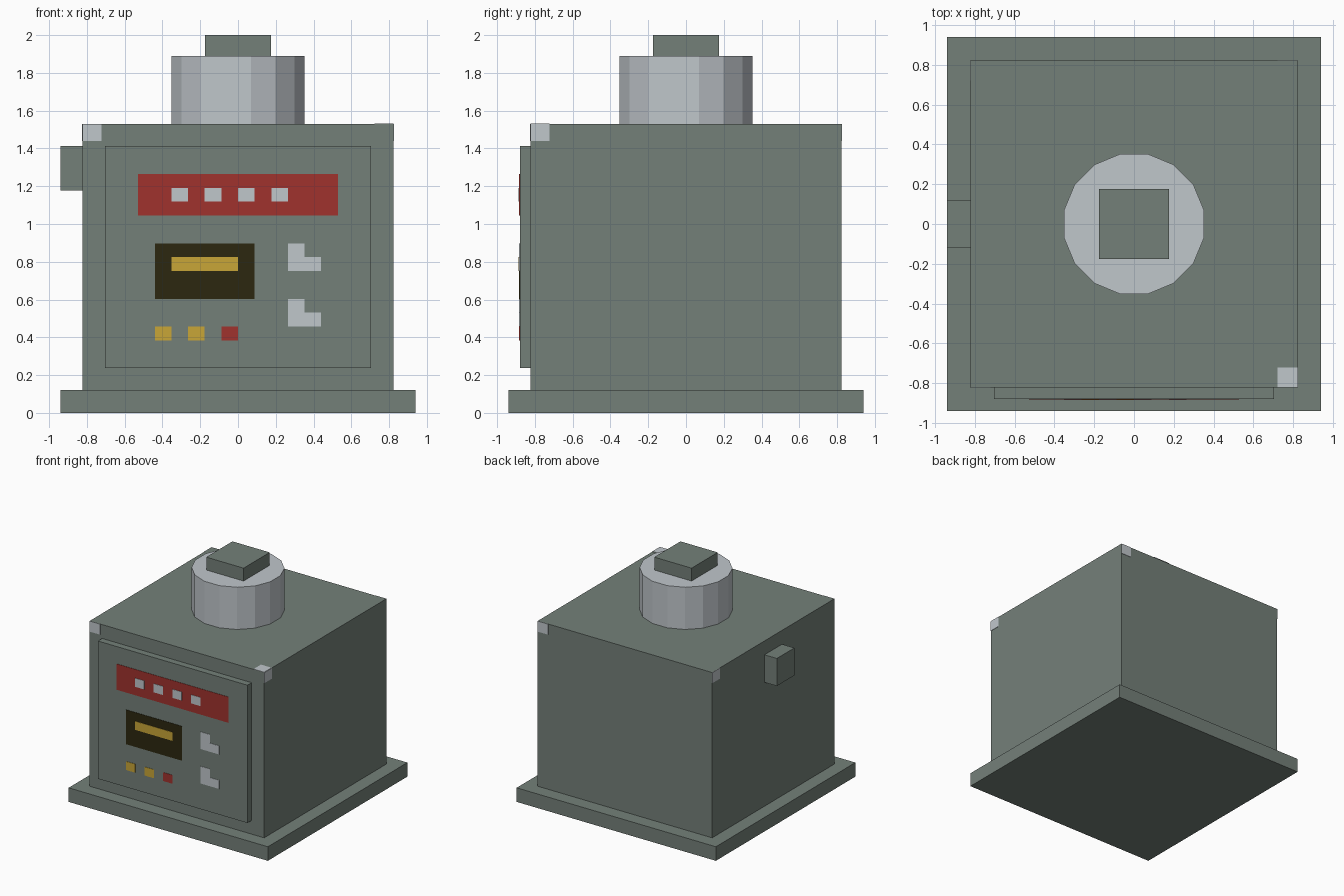
import bpy
import bmesh
import math
from mathutils import Matrix, Vector

default = bpy.data.objects.get("Cube")
if default:
    bpy.data.objects.remove(default, do_unlink=True)


def make_material(name, rgb):
    mat = bpy.data.materials.new(name)
    mat.use_nodes = True
    mat.diffuse_color = (*rgb, 1)
    mat.node_tree.nodes["Principled BSDF"].inputs["Base Color"].default_value = (*rgb, 1)
    return mat


GREY = make_material("grey green metal", (0.175, 0.216, 0.191))
PALE = make_material("pale steel", (0.53, 0.57, 0.60))
RED = make_material("red", (0.35, 0.032, 0.026))
DARK = make_material("dark display", (0.025, 0.020, 0.005))
YELLOW = make_material("yellow", (0.58, 0.38, 0.038))


def finish(name, bm, mat):
    mesh = bpy.data.meshes.new(name)
    bm.to_mesh(mesh)
    bm.free()
    mesh.materials.append(mat)
    obj = bpy.data.objects.new(name, mesh)
    bpy.context.collection.objects.link(obj)
    return obj


def box(name, low, high, mat):
    low, high = Vector(low), Vector(high)
    bm = bmesh.new()
    bmesh.ops.create_cube(bm, size=1, matrix=Matrix.Translation((low + high) / 2)
                          @ Matrix.Diagonal((*(high - low), 1)))
    return finish(name, bm, mat)


# Housing
BODY, TOP = 0.823, 1.53
PANEL_Y = -0.88
box("base_plate", (-0.94, -0.94, 0), (0.94, 0.94, 0.12), GREY)
box("body", (-BODY, -BODY, 0.12), (BODY, BODY, TOP), GREY)
box("front_panel", (-0.705, PANEL_Y, 0.237), (0.705, -BODY, 1.412), GREY)
box("side_handle", (-0.94, -0.118, 1.177), (-BODY, 0.118, 1.412), GREY)

# Round collar with sixteen flat sides, and its square cap
bm = bmesh.new()
radius = 0.352 / math.cos(math.pi / 16)
bmesh.ops.create_cone(bm, cap_ends=True, segments=16, radius1=radius, radius2=radius,
                      depth=0.36, matrix=Matrix.Translation((0, 0, TOP + 0.18))
                      @ Matrix.Rotation(math.pi / 16, 4, "Z"))
finish("collar", bm, PALE)
box("top_cap", (-0.176, -0.176, 1.88), (0.176, 0.176, 2.0), GREY)

# Corner marks: one on each wall, repeated by quarter turns, and one on the top
THIN = 0.003
for i, side in enumerate(("front", "right", "back", "left")):
    mark = box(side + "_corner_mark", (-BODY, -BODY - THIN, TOP - 0.09),
               (-BODY + 0.1, -BODY, TOP), PALE)
    mark.data.transform(Matrix.Rotation(i * math.pi / 2, 4, "Z"))
box("top_corner_mark", (BODY - 0.1, -BODY, TOP), (BODY, -BODY + 0.1, TOP + THIN), PALE)

# Painted panel details, laid out on a sixteen by sixteen cell grid
CELL_X, CELL_Z = 1.41 / 16, 1.175 / 16


def plate(name, column, row, width, height, mat, layer=1):
    x = -0.705 + column * CELL_X
    z = 0.237 + row * CELL_Z
    box(name, (x, PANEL_Y - layer * THIN, z),
        (x + width * CELL_X, PANEL_Y, z + height * CELL_Z), mat)


plate("red_strip", 2, 11, 12, 3, RED)
for i in range(4):
    plate(f"strip_light_{i + 1}", 4 + 2 * i, 12, 1, 1, PALE, 2)
plate("display", 3, 5, 6, 4, DARK)
plate("display_bar", 4, 7, 4, 1, YELLOW, 2)
for i, mat in enumerate((YELLOW, YELLOW, RED)):
    plate(f"button_{i + 1}", 3 + 2 * i, 2, 1, 1, mat)
for name, row in (("upper", 7), ("lower", 3)):
    plate(name + "_switch_stem", 11, row + 1, 1, 1, PALE)
    plate(name + "_switch_foot", 11, row, 2, 1, PALE)
